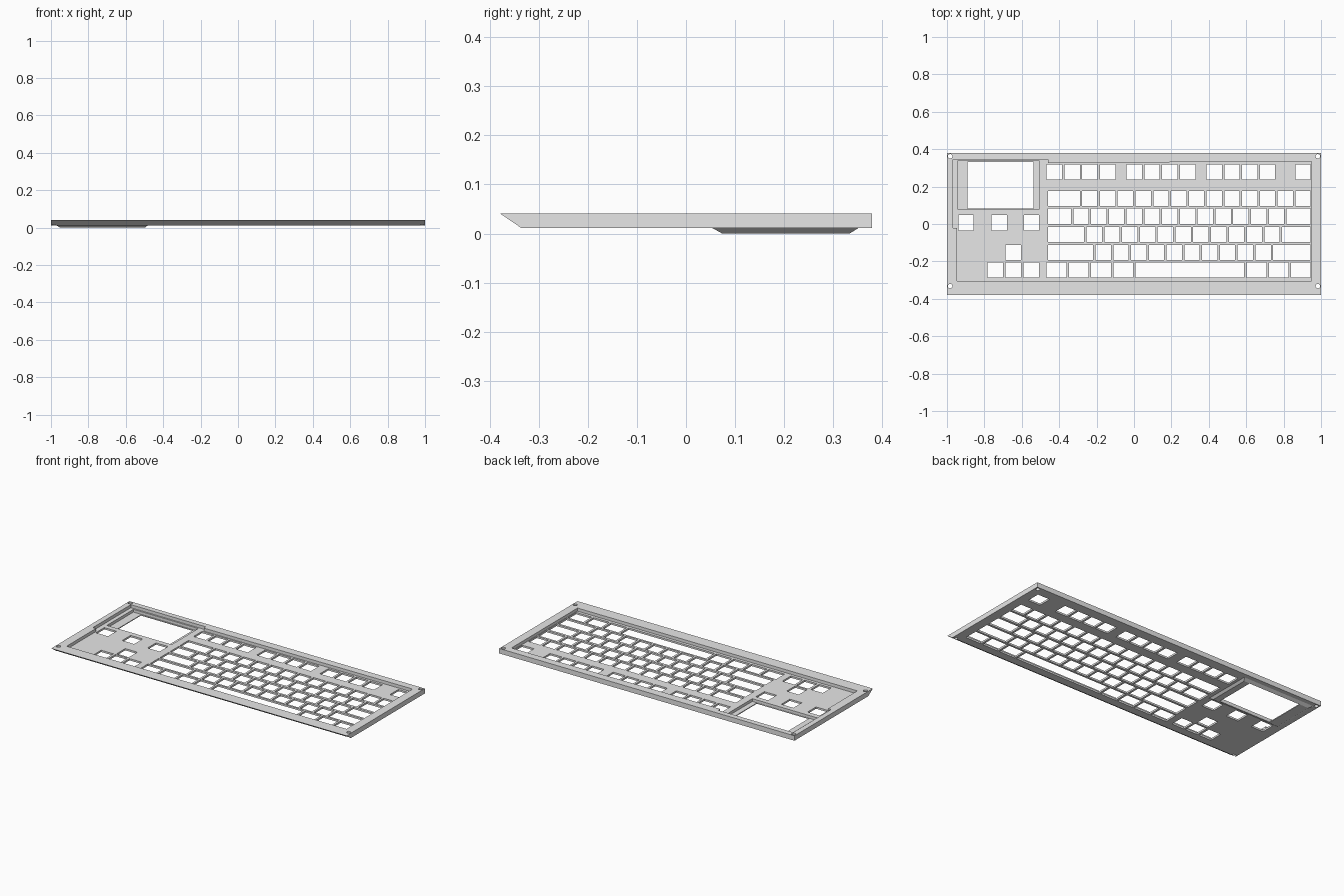
import bpy, bmesh
from math import cos, sin, tau

if "Cube" in bpy.data.objects:
    bpy.data.objects.remove(bpy.data.objects["Cube"], do_unlink=True)

TOP, FLOOR, BASE = 0.041, 0.022, 0.011   # rim top, plate top, plate underside

grey = bpy.data.materials.new("light_grey")
grey.use_nodes = True
grey.diffuse_color = (0.8, 0.8, 0.8, 1)
grey.node_tree.nodes["Principled BSDF"].inputs["Base Color"].default_value = (0.8, 0.8, 0.8, 1)


def loft(bm, rings):
    """Closed solid through matching rings of points."""
    rings = [[bm.verts.new(p) for p in ring] for ring in rings]
    n = len(rings[0])
    bm.faces.new(rings[0][::-1])
    bm.faces.new(rings[-1])
    for a, b in zip(rings, rings[1:]):
        for i in range(n):
            j = (i + 1) % n
            bm.faces.new((a[i], a[j], b[j], b[i]))


def prism(bm, outline, z0, z1):
    loft(bm, [[(x, y, z) for x, y in outline] for z in (z0, z1)])


def rect(x0, x1, y0, y1):
    return [(x0, y0), (x1, y0), (x1, y1), (x0, y1)]


def make(name, bm, helper=False):
    bmesh.ops.recalc_face_normals(bm, faces=bm.faces)
    mesh = bpy.data.meshes.new(name)
    bm.to_mesh(mesh)
    bm.free()
    mesh.materials.append(grey)
    obj = bpy.data.objects.new(name, mesh)
    bpy.context.collection.objects.link(obj)
    obj.hide_render = helper
    return obj


# Case body: side profile with an undercut front, extruded across
bm = bmesh.new()
profile = [(-0.379, TOP), (-0.335, BASE), (0.379, BASE), (0.379, TOP)]
loft(bm, [[(x, y, z) for y, z in profile] for x in (-1, 1)])
case = make("keyboard_case", bm)

# Tapered screen housing under the plate
bm = bmesh.new()
wide, narrow = rect(-0.97, -0.484, 0.054, 0.351), rect(-0.95, -0.498, 0.074, 0.333)
loft(bm, [[(x, y, z) for x, y in r] for r, z in ((narrow, 0), (wide, BASE), (wide, 0.017))])
housing = make("screen_housing", bm, True)

# Recess in the top, widened around the screen
bm = bmesh.new()
prism(bm, [(-0.947, -0.305), (0.948, -0.305), (0.948, 0.335), (-0.46, 0.326),
           (-0.46, 0.346), (-0.968, 0.346), (-0.968, -0.022), (-0.947, -0.022)], FLOOR, 0.1)
recess = make("recess_cutter", bm, True)

# Screen pocket
bm = bmesh.new()
prism(bm, rect(-0.944, -0.505, 0.08, 0.337), 0.005, 0.03)
pocket = make("pocket_cutter", bm, True)

# Through openings: keys, screen window, screw holes
bm = bmesh.new()
UNIT, LEFT, GAP, HALF = 0.095, -0.467, 0.013, 0.041


def opening(x0, x1, y0, y1):
    prism(bm, rect(x0, x1, y0, y1), -0.1, 0.1)


# Key widths in units, left to right; negative values are blank space
four = [1] * 4
key_rows = [
    (0.278, four + [-0.5] + four + [-0.5] + four + [-1, 1]),
    (0.136, [2] + [1] * 13),
    (0.041, [1.5] + [1] * 12 + [1.5]),
    (-0.056, [2.25] + [1] * 11 + [1.75]),
    (-0.152, [2.75] + [1] * 10 + [2.25]),
    (-0.246, [1.25] * 4 + [6.25] + [1.25] * 3),
]
for y, widths in key_rows:
    x = LEFT
    for w in widths:
        if w > 0:
            trim = 0.007 if x == LEFT and w > 1.25 else 0
            opening(x + trim, x + w * UNIT - GAP, y - HALF, y + HALF)
        x += abs(w) * UNIT

# Screen buttons and arrow keys
for x, y in [(-0.898, 0.007), (-0.72, 0.007), (-0.548, 0.007), (-0.645, -0.152),
             (-0.742, -0.246), (-0.645, -0.246), (-0.55, -0.246)]:
    opening(x - HALF, x + HALF, y - HALF, y + HALF)

# Screen window
opening(-0.89, -0.537, 0.082, 0.332)

# Corner screw holes
for x in (-0.983, 0.983):
    for y in (-0.332, 0.362):
        prism(bm, [(x + 0.012 * cos(tau * i / 20), y + 0.012 * sin(tau * i / 20))
                   for i in range(20)], -0.1, 0.1)
openings = make("opening_cutter", bm, True)

# Combine, bake and drop the helpers
helpers = [(housing, 'UNION'), (recess, 'DIFFERENCE'),
           (pocket, 'DIFFERENCE'), (openings, 'DIFFERENCE')]
for helper, operation in helpers:
    mod = case.modifiers.new(helper.name, 'BOOLEAN')
    mod.object, mod.operation, mod.solver = helper, operation, 'EXACT'
bpy.context.view_layer.update()
result = bpy.data.meshes.new_from_object(case.evaluated_get(bpy.context.evaluated_depsgraph_get()))
case.modifiers.clear()
case.data = result
case.data.materials.clear()
case.data.materials.append(grey)
for poly in case.data.polygons:
    poly.material_index = 0
for helper, _ in helpers:
    bpy.data.objects.remove(helper, do_unlink=True)
